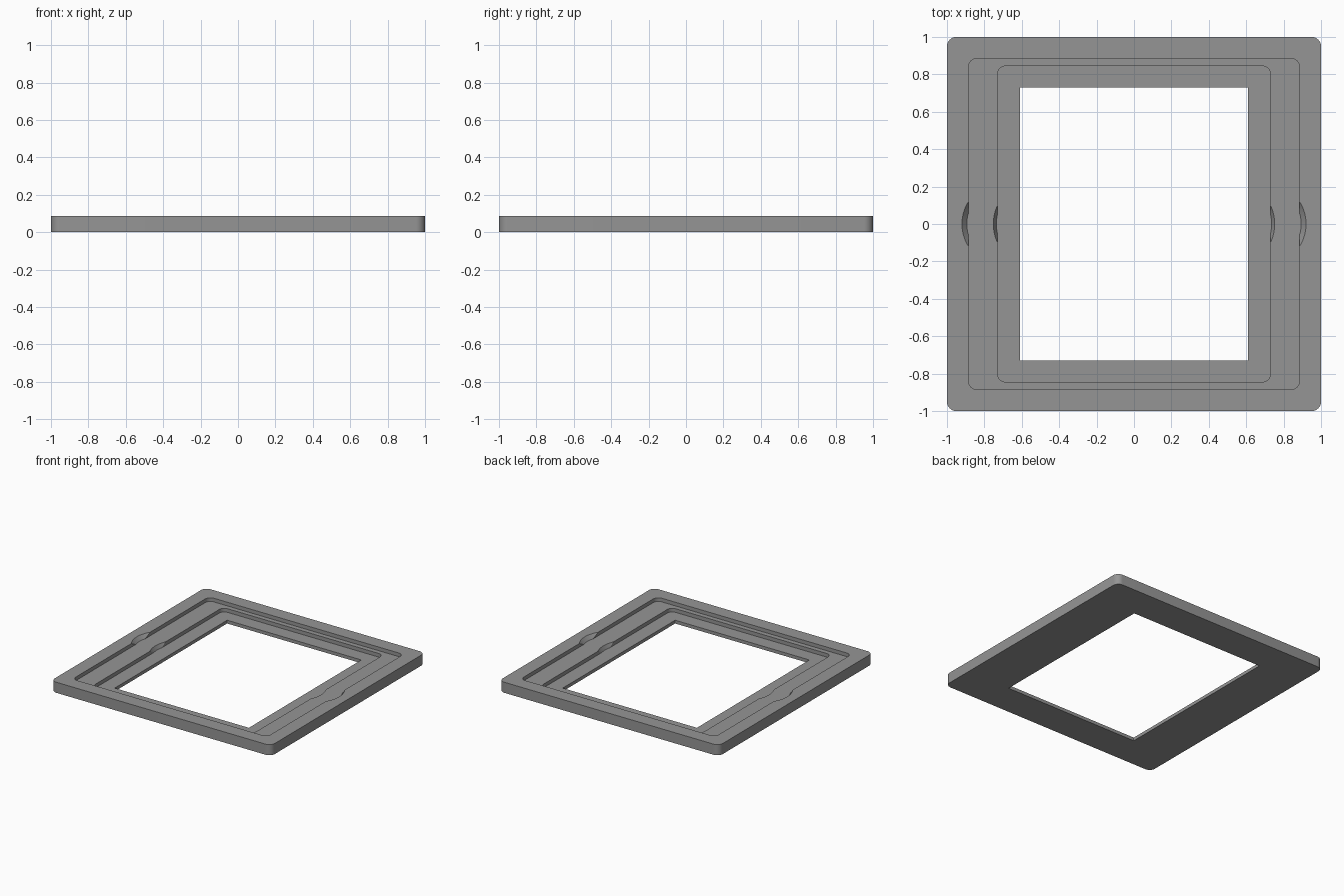
import bpy, bmesh, math

if "Cube" in bpy.data.objects:
    bpy.data.objects.remove(bpy.data.objects["Cube"])

HEIGHT, STEP_1, STEP_2 = 0.087, 0.057, 0.027   # rim, middle ledge, inner ledge

grey = bpy.data.materials.new("mid grey")
grey.diffuse_color = (0.3, 0.3, 0.3, 1)
grey.use_nodes = True
grey.node_tree.nodes["Principled BSDF"].inputs["Base Color"].default_value = grey.diffuse_color


def prism(name, outline, z0, z1):
    """Solid from a closed outline of (x, y) points."""
    bm = bmesh.new()
    face = bm.faces.new([bm.verts.new((x, y, z0)) for x, y in outline])
    ext = bmesh.ops.extrude_face_region(bm, geom=[face])["geom"]
    for v in ext:
        if isinstance(v, bmesh.types.BMVert):
            v.co.z = z1
    bmesh.ops.recalc_face_normals(bm, faces=bm.faces)
    return finish(name, bm)


def finish(name, bm):
    mesh = bpy.data.meshes.new(name)
    bm.to_mesh(mesh)
    bm.free()
    mesh.materials.append(grey)
    ob = bpy.data.objects.new(name, mesh)
    bpy.context.collection.objects.link(ob)
    return ob


def rounded(hx, hy, r, n=8):
    """Rounded rectangle outline; r = 0 gives square corners."""
    if r == 0:
        return [(hx, hy), (-hx, hy), (-hx, -hy), (hx, -hy)]
    pts = []
    for q, (sx, sy) in enumerate([(1, 1), (-1, 1), (-1, -1), (1, -1)]):
        for i in range(n + 1):
            a = math.pi / 2 * (q + i / n)
            pts.append((sx * (hx - r) + r * math.cos(a), sy * (hy - r) + r * math.sin(a)))
    return pts


def scoop(name, x, z, r_floor, r_top, depth):
    """Flared round cutter standing on a ledge floor."""
    bm = bmesh.new()
    tall = 2 * depth
    bmesh.ops.create_cone(bm, cap_ends=True, segments=96, radius1=r_floor,
                          radius2=r_floor + 2 * (r_top - r_floor), depth=tall)
    bmesh.ops.translate(bm, verts=bm.verts, vec=(x, 0, z + tall / 2))
    return finish(name, bm)


# Square slab with rounded corners
frame = prism("stepped_frame", rounded(1, 1, 0.05), 0, HEIGHT)

# Two stepped recesses and the window opening
cutters = [
    prism("outer_recess", rounded(0.885, 0.885, 0.045), STEP_1, 0.2),
    prism("inner_recess", rounded(0.73, 0.845, 0.045), STEP_2, 0.2),
    prism("opening", rounded(0.61, 0.73, 0), -0.1, 0.2),
]
# Finger notches on both sides of each recess
for side in (-1, 1):
    cutters.append(scoop("outer_notch", side * 0.697, STEP_1, 0.197, 0.223, HEIGHT - STEP_1))
    cutters.append(scoop("inner_notch", side * 0.514, STEP_2, 0.222, 0.238, STEP_1 - STEP_2))

bpy.context.view_layer.objects.active = frame
for cutter in cutters:
    mod = frame.modifiers.new(cutter.name, "BOOLEAN")
    mod.operation, mod.solver, mod.object = "DIFFERENCE", "EXACT", cutter
    bpy.ops.object.modifier_apply(modifier=mod.name)
    bpy.data.objects.remove(cutter)

bpy.ops.object.select_all(action="DESELECT")
frame.select_set(True)
bpy.ops.object.shade_smooth_by_angle(angle=math.radians(30))
